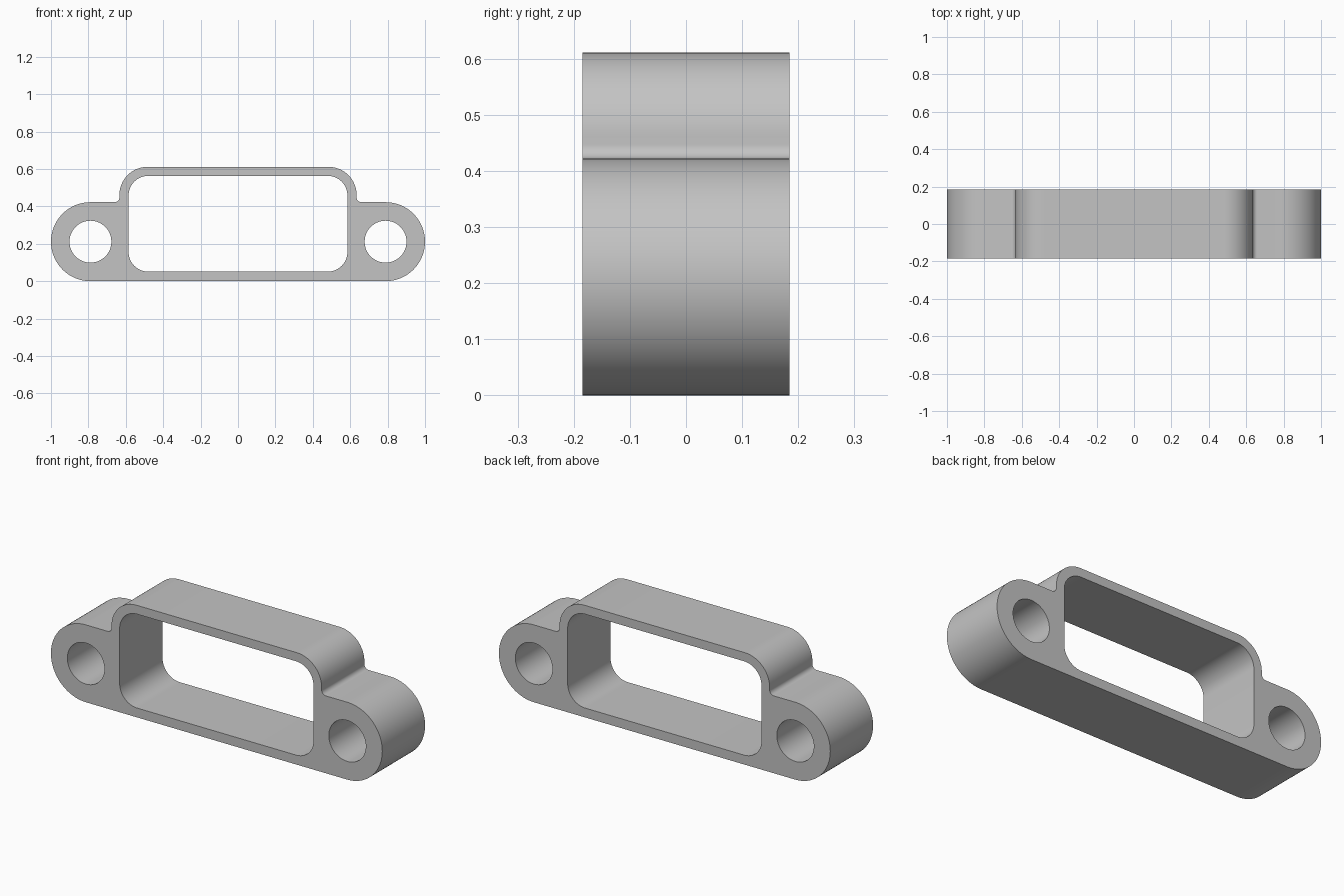
import bpy, bmesh
from math import sin, cos, pi, radians

cube = bpy.data.objects.get("Cube")
if cube:
    bpy.data.objects.remove(cube, do_unlink=True)

DEPTH = 0.369
EAR_X, EAR_R, HOLE_R = 0.789, 0.211, 0.112
OUT_X, TOP_Z, OUT_R = 0.634, 0.611, 0.15
FILLET = 0.025
IN_X, IN_LOW, IN_HIGH, IN_R = 0.585, 0.051, 0.563, 0.105


def arc(cx, cz, r, start, end, steps=16):
    """Points along an arc, angles in degrees."""
    angles = [radians(start + (end - start) * i / steps) for i in range(steps + 1)]
    return [(cx + r * cos(a), cz + r * sin(a)) for a in angles]


def mirrored(half):
    """Close a right-hand half outline with its mirror image."""
    return half + [(-x, z) for x, z in reversed(half)]


# Outer outline: round ear, small fillet, rounded upper shoulder
outline = mirrored(
    arc(EAR_X, EAR_R, EAR_R, -90, 90, 40)
    + arc(OUT_X + FILLET, 2 * EAR_R + FILLET, FILLET, 270, 180, 10)
    + arc(OUT_X - OUT_R, TOP_Z - OUT_R, OUT_R, 0, 90, 20))

# Window with rounded corners
window = mirrored(
    arc(IN_X - IN_R, IN_LOW + IN_R, IN_R, -90, 0)
    + arc(IN_X - IN_R, IN_HIGH - IN_R, IN_R, 0, 90))

# Bolt holes through both ears
holes = [arc(s * EAR_X, EAR_R, HOLE_R, 0, 360, 48)[:-1] for s in (-1, 1)]

# Filled flat profile, extruded through the depth
curve = bpy.data.curves.new("bracket_profile", "CURVE")
curve.dimensions = "2D"
curve.fill_mode = "BOTH"
curve.extrude = DEPTH / 2
for loop in [outline, window] + holes:
    spline = curve.splines.new("POLY")
    spline.points.add(len(loop) - 1)
    for point, (x, z) in zip(spline.points, loop):
        point.co = (x, z, 0, 1)
    spline.use_cyclic_u = True

profile = bpy.data.objects.new("bracket_profile", curve)
bpy.context.collection.objects.link(profile)
bpy.context.view_layer.update()
mesh = bpy.data.meshes.new_from_object(
    profile.evaluated_get(bpy.context.evaluated_depsgraph_get()))
bpy.data.objects.remove(profile, do_unlink=True)
bpy.data.curves.remove(curve)

# Weld the caps to the walls and stand the part upright
bm = bmesh.new()
bm.from_mesh(mesh)
bmesh.ops.remove_doubles(bm, verts=bm.verts, dist=0.0001)
for v in bm.verts:
    v.co = (v.co.x, -v.co.z, v.co.y)
bmesh.ops.recalc_face_normals(bm, faces=bm.faces)
bm.to_mesh(mesh)
bm.free()
mesh.name = "frame_bracket"

# Plain grey finish
grey = bpy.data.materials.new("plain_grey")
grey.use_nodes = True
colour = (0.55, 0.55, 0.55, 1)
grey.diffuse_color = colour
grey.node_tree.nodes["Principled BSDF"].inputs["Base Color"].default_value = colour
mesh.materials.clear()
mesh.materials.append(grey)

bracket = bpy.data.objects.new("frame_bracket", mesh)
bpy.context.collection.objects.link(bracket)
bpy.ops.object.select_all(action="DESELECT")
bracket.select_set(True)
bpy.context.view_layer.objects.active = bracket
bpy.ops.object.shade_smooth_by_angle(angle=radians(35))
